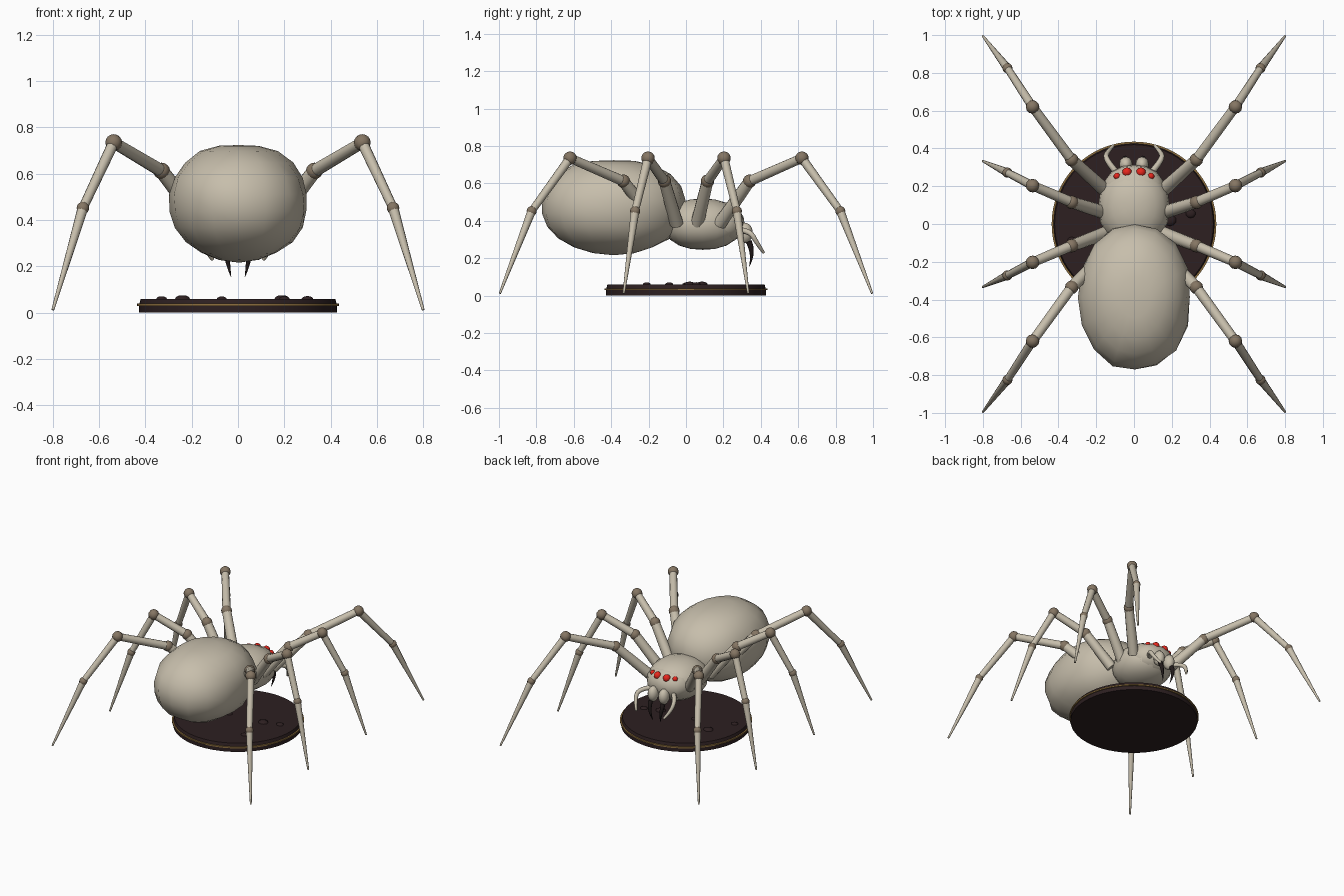
import bpy
import math
from mathutils import Vector

if "Cube" in bpy.data.objects:
    bpy.data.objects.remove(bpy.data.objects["Cube"])


def material(name, rgb):
    m = bpy.data.materials.new(name)
    m.use_nodes = True
    m.diffuse_color = (*rgb, 1)
    m.node_tree.nodes["Principled BSDF"].inputs["Base Color"].default_value = (*rgb, 1)
    return m


BONE = material("pale bone", (0.57, 0.515, 0.41))
JOINT = material("joint brown", (0.235, 0.18, 0.125))
RED = material("eye red", (0.80, 0.02, 0.012))
FANG = material("fang black", (0.015, 0.01, 0.01))
WOOD = material("dark wood", (0.026, 0.014, 0.015))
GOLD = material("dull gold", (0.27, 0.16, 0.05))


def finish(name, mat, angle=50):
    ob = bpy.context.object
    ob.name = name
    ob.data.materials.append(mat)
    bpy.ops.object.shade_smooth_by_angle(angle=math.radians(angle))
    return ob


def ball(name, pos, radii, mat, seg=16, rings=10, power=2):
    """Ellipsoid; a power above 2 gives a boxier, fuller shape."""
    bpy.ops.mesh.primitive_uv_sphere_add(segments=seg, ring_count=rings, location=pos)
    ob = bpy.context.object
    for v in ob.data.vertices:
        n = v.co.normalized()
        n /= sum(abs(c) ** power for c in n) ** (1 / power)
        v.co = Vector(c * r for c, r in zip(n, radii))
    return finish(name, mat)


def limb(name, a, b, r1, r2, mat):
    a, b = Vector(a), Vector(b)
    bpy.ops.mesh.primitive_cone_add(vertices=12, radius1=r1, radius2=r2,
                                    depth=(b - a).length, location=(a + b) / 2,
                                    rotation=(b - a).to_track_quat("Z", "Y").to_euler())
    return finish(name, mat)


def chain(name, pts, radii, mat):
    """Tapered tube along a smooth path."""
    cu = bpy.data.curves.new(name, "CURVE")
    cu.dimensions = "3D"
    cu.bevel_depth = 1
    cu.bevel_resolution = 2
    cu.use_fill_caps = True
    cu.resolution_u = 5
    sp = cu.splines.new("NURBS")
    sp.points.add(len(pts) - 1)
    for p, co, r in zip(sp.points, pts, radii):
        p.co = (*co, 1)
        p.radius = r
    sp.use_endpoint_u = True
    sp.order_u = 3
    ob = bpy.data.objects.new(name, cu)
    bpy.context.collection.objects.link(ob)
    bpy.ops.object.select_all(action="DESELECT")
    ob.select_set(True)
    bpy.context.view_layer.objects.active = ob
    bpy.ops.object.convert(target="MESH")
    return finish(name, mat)


def disc(name, r1, r2, z1, z2, mat):
    bpy.ops.mesh.primitive_cone_add(vertices=64, radius1=r1, radius2=r2, depth=z2 - z1,
                                    location=(0, 0, (z1 + z2) / 2))
    return finish(name, mat, 30)


# Abdomen with gently lumpy surface
abdomen = ball("abdomen", (0.004, -0.387, 0.475), (0.298, 0.386, 0.254), BONE, 16, 11, 2.2)
for v in abdomen.data.vertices:
    v.co *= 1 + 0.02 * math.sin(17 * v.co.x + 6 * v.co.z) * math.cos(12 * v.co.y + 13 * v.co.z)

# Front body and head
ball("front_body", (0, 0.09, 0.382), (0.19, 0.21, 0.137), BONE, power=2.2)
ball("head", (0, 0.18, 0.385), (0.163, 0.133, 0.108), BONE, power=2.2)
ball("waist", (0, -0.06, 0.40), (0.09, 0.12, 0.08), BONE)

# Paired face parts
for side, s in (("left", 1), ("right", -1)):
    ball(side + "_inner_eye", (s * 0.037, 0.273, 0.452), [0.026] * 3, RED, 12, 8)
    ball(side + "_outer_eye", (s * 0.09, 0.253, 0.452), [0.018] * 3, RED, 12, 8)
    ball(side + "_jaw", (s * 0.043, 0.315, 0.335), (0.036, 0.042, 0.055), BONE, 12, 8)
    chain(side + "_fang", [(s * 0.05, 0.335, 0.29), (s * 0.05, 0.365, 0.23), (s * 0.03, 0.338, 0.155)],
          (0.016, 0.013, 0.001), FANG)
    chain(side + "_feeler", [(s * 0.09, 0.27, 0.35), (s * 0.15, 0.34, 0.35),
                             (s * 0.145, 0.38, 0.28), (s * 0.11, 0.415, 0.23)],
          (0.017, 0.015, 0.013, 0.008), BONE)

# Legs: y of hip, lower joint, knee, shin joint and tip for each pair
xs = (0.155, 0.33, 0.537, 0.67, 0.80)
zs = (0.385, 0.612, 0.735, 0.452, 0.012)
rows = {
    "front": (0.18, 0.34, 0.62, 0.825, 0.995),
    "mid_front": (0.06, 0.115, 0.203, 0.272, 0.333),
    "mid_rear": (-0.05, -0.115, -0.203, -0.272, -0.333),
    "rear": (-0.16, -0.335, -0.62, -0.825, -0.995),
}
bones = (("hip", 0.036, 0.031), ("thigh", 0.028, 0.025), ("shin", 0.024, 0.02), ("foot", 0.023, 0.006))
knobs = (0.036, 0.036, 0.027)
for row, ys in rows.items():
    for side, s in (("left", 1), ("right", -1)):
        tag = side + "_" + row
        pts = [(s * x, y, z) for x, y, z in zip(xs, ys, zs)]
        for i, (part, r1, r2) in enumerate(bones):
            limb(f"{tag}_{part}", pts[i], pts[i + 1], r1, r2, BONE)
        for i, r in enumerate(knobs):
            ball(f"{tag}_joint_{i + 1}", pts[i + 1], [r] * 3, JOINT, 12, 8)

# Round display base with a protruding gold band
disc("base_foot", 0.428, 0.428, 0, 0.029, WOOD)
disc("gold_band", 0.436, 0.436, 0.029, 0.039, GOLD)
disc("base_top", 0.426, 0.42, 0.039, 0.06, WOOD)

# Pebbles on the base
pebbles = ((0.30, 0.055, 0.026), (-0.33, -0.09, 0.024), (-0.24, 0.085, 0.034),
           (-0.07, 0.0, 0.022), (0.19, 0.02, 0.034), (0.20, -0.21, 0.024))
for i, (x, y, r) in enumerate(pebbles):
    ball(f"pebble_{i + 1}", (x, y, 0.06), (r, r * 0.9, r * 0.45), WOOD, 10, 6)
